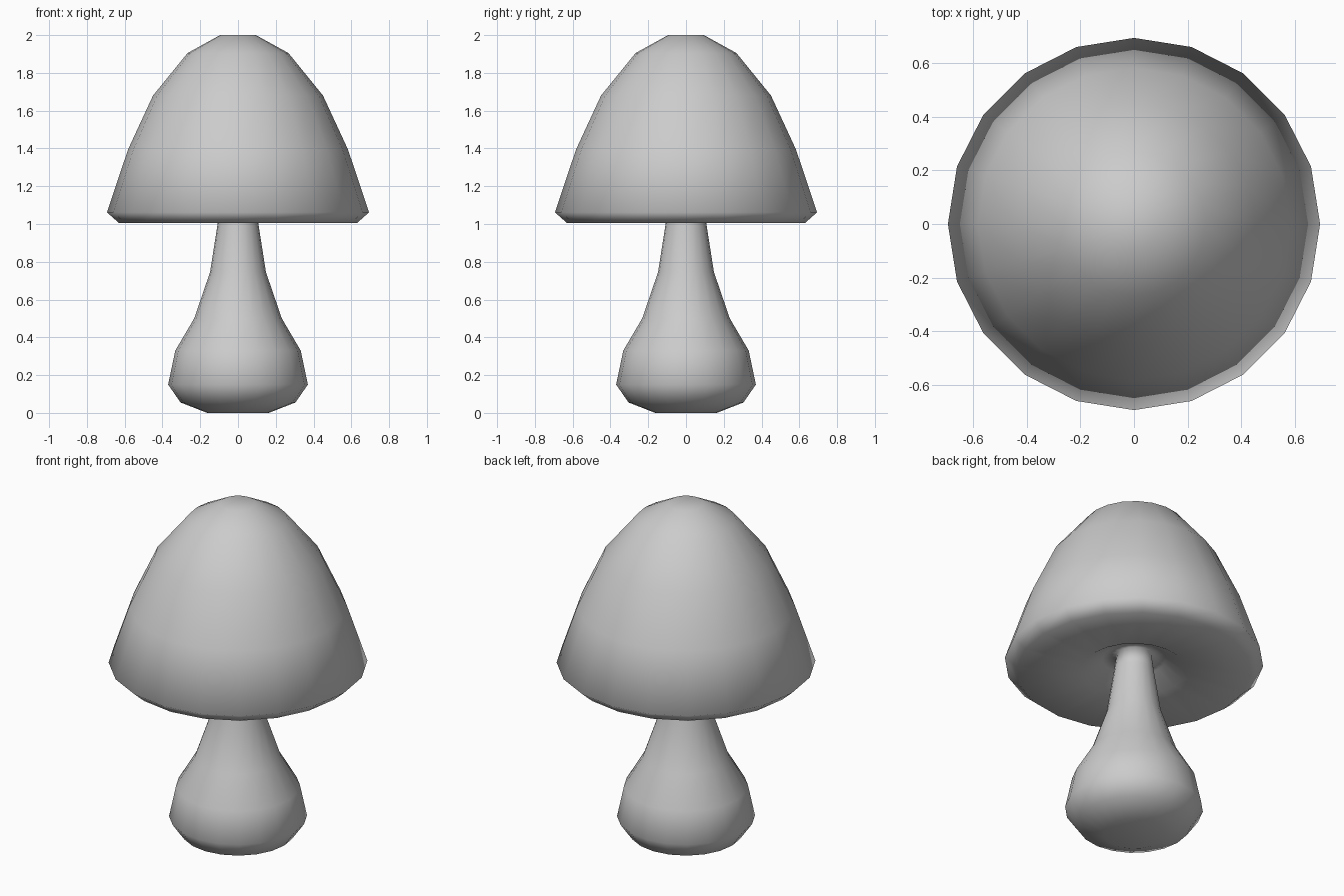
import bpy, bmesh
from math import cos, sin, tau

if "Cube" in bpy.data.objects:
    bpy.data.objects.remove(bpy.data.objects["Cube"])

SIDES = 20

# Half profile (radius, height) from the foot up to the crown
stem = [(0.163, 0.0), (0.304, 0.055), (0.37, 0.15), (0.332, 0.33), (0.232, 0.5),
        (0.148, 0.745), (0.108, 1.0), (0.095, 1.1)]
underside = [(0.17, 1.08), (0.28, 1.015), (0.63, 1.005)]
cap = [(0.694, 1.062), (0.582, 1.395), (0.45, 1.68), (0.267, 1.905), (0.095, 2.0)]


def lathe(name, profile):
    """Revolve a profile around z and close both ends with a fan."""
    bm = bmesh.new()
    rings = [[bm.verts.new((r * cos(tau * i / SIDES), r * sin(tau * i / SIDES), z))
              for i in range(SIDES)] for r, z in profile]
    for low, high in zip(rings, rings[1:]):
        for i in range(SIDES):
            j = (i + 1) % SIDES
            bm.faces.new((low[i], low[j], high[j], high[i]))
    for ring, z in ((rings[0], profile[0][1]), (rings[-1], profile[-1][1])):
        centre = bm.verts.new((0, 0, z))
        for i in range(SIDES):
            bm.faces.new((ring[i], ring[(i + 1) % SIDES], centre))
    bmesh.ops.recalc_face_normals(bm, faces=bm.faces)
    for f in bm.faces:
        f.smooth = True
    mesh = bpy.data.meshes.new(name)
    bm.to_mesh(mesh)
    bm.free()
    obj = bpy.data.objects.new(name, mesh)
    bpy.context.collection.objects.link(obj)
    return obj


# Stem, hollowed underside and cap form one continuous smooth surface
lathe("mushroom", stem + underside + cap)
